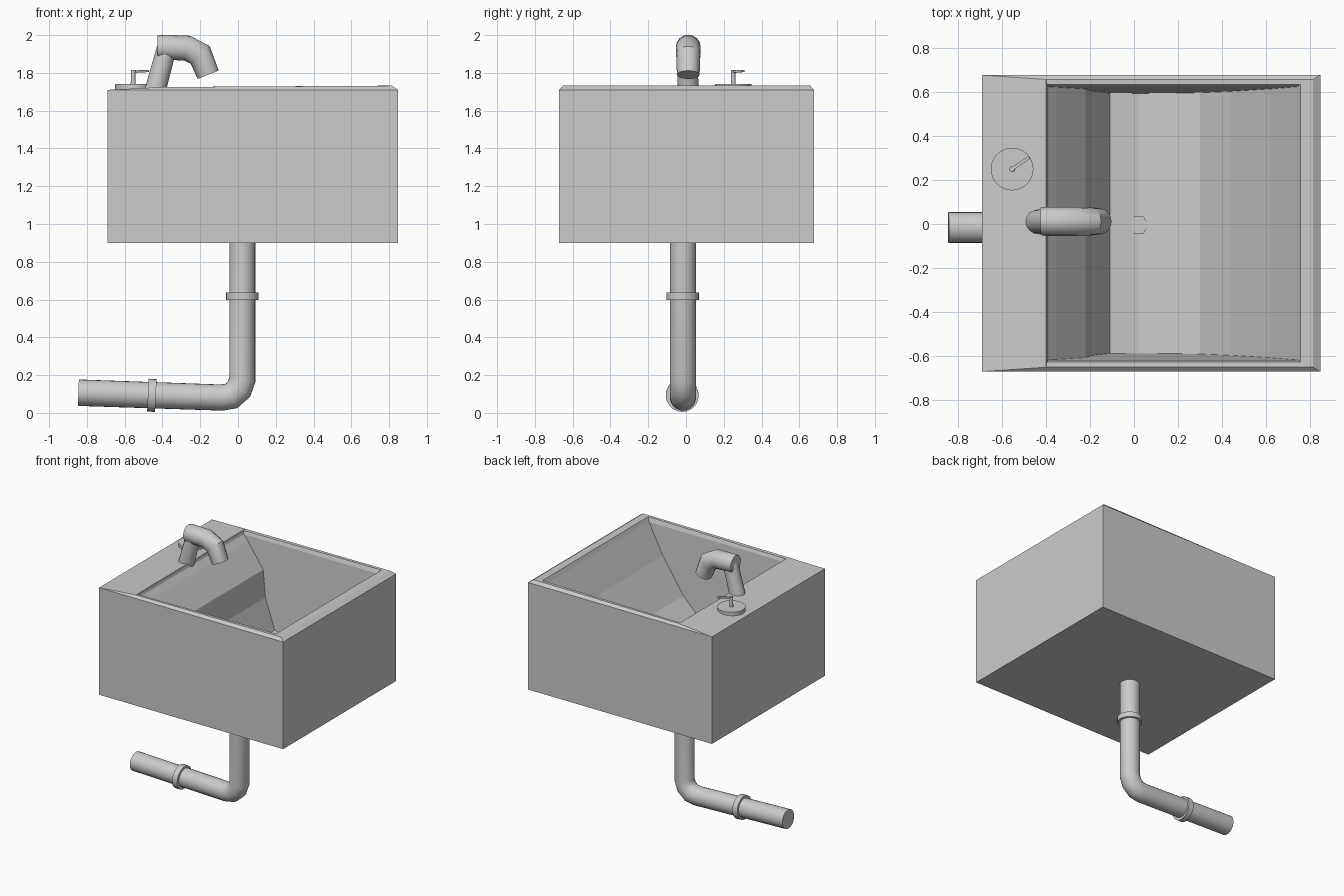
import bpy, bmesh
from math import cos, sin, pi, hypot
from mathutils import Vector

if "Cube" in bpy.data.objects:
    bpy.data.objects.remove(bpy.data.objects["Cube"])


def finish(bm, name, smooth=False):
    bmesh.ops.recalc_face_normals(bm, faces=bm.faces)
    me = bpy.data.meshes.new(name)
    bm.to_mesh(me)
    bm.free()
    ob = bpy.data.objects.new(name, me)
    bpy.context.collection.objects.link(ob)
    if smooth:
        bpy.context.view_layer.objects.active = ob
        ob.select_set(True)
        bpy.ops.object.shade_smooth_by_angle(angle=0.6)
        ob.select_set(False)
    return ob


def tube(name, path, y, sides=24):
    """Capped tube along (x, z, radius) points in a plane of constant y, with mitred bends."""
    bm = bmesh.new()
    pts = [Vector((p[0], p[1])) for p in path]
    rings = []
    for i, (x, z, r) in enumerate(path):
        a = (pts[i] - pts[max(i - 1, 0)]).normalized()
        b = (pts[min(i + 1, len(pts) - 1)] - pts[i]).normalized()
        t = (a + b).normalized()
        mitre = 1 / max(t.dot(b if b.length else a), 0.5)
        ring = []
        for k in range(sides):
            c = r * mitre * cos(2 * pi * k / sides)
            ring.append(bm.verts.new((x - t.y * c, y + r * sin(2 * pi * k / sides), z + t.x * c)))
        rings.append(ring)
    for r0, r1 in zip(rings, rings[1:]):
        for k in range(sides):
            j = (k + 1) % sides
            bm.faces.new((r0[k], r0[j], r1[j], r1[k]))
    bm.faces.new(rings[0])
    bm.faces.new(rings[-1])
    return finish(bm, name, True)


# Basin: outer box, raised rim and curved bowl in one skin
bm = bmesh.new()
YC = 0.003


def rect(x0, x1, h, z, zl=None):
    zl = z if zl is None else zl
    return [bm.verts.new(c) for c in ((x0, YC - h, zl), (x1, YC - h, z), (x1, YC + h, z), (x0, YC + h, zl))]


loops = [rect(-0.692, 0.848, 0.675, 0.90),
         rect(-0.692, 0.848, 0.675, 1.71),
         rect(-0.40, 0.815, 0.655, 1.732, 1.725),
         rect(-0.396, 0.757, 0.632, 1.732, 1.722),
         rect(-0.39, 0.742, 0.622, 1.70)]
bm.faces.new(loops[0])
for a, b in zip(loops, loops[1:]):
    for k in range(4):
        j = (k + 1) % 4
        bm.faces.new((a[k], a[j], b[j], b[k]))
bowl = [(-0.355, 1.66), (-0.22, 1.48), (-0.195, 1.28), (-0.11, 1.06), (0.02, 1.035),
        (0.15, 1.05), (0.30, 1.10), (0.44, 1.23), (0.62, 1.48)]
o = loops[-1]
sides = []
for s, left, right in ((-1, o[0], o[1]), (1, o[3], o[2])):
    row = [bm.verts.new((x, YC + s * (0.592 + 0.03 * (z - 1.035) / 0.665), z)) for x, z in bowl]
    sides.append([left] + row + [right])
    bm.faces.new(sides[-1])
f, b = sides
for i in range(len(f) - 1):
    bm.faces.new((f[i], f[i + 1], b[i + 1], b[i]))
finish(bm, "basin")

# Drain cover on the bowl floor
tube("drain", [(0.022, 1.03, 0.044), (0.022, 1.046, 0.044)], -0.005, 6)

# Waste pipe with elbow and two collars
tube("waste_pipe", [(0.023, 0.95, 0.069), (0.023, 0.175, 0.069), (0.005, 0.125, 0.069),
                    (-0.035, 0.09, 0.069), (-0.085, 0.081, 0.069), (-0.845, 0.107, 0.070)], -0.016)
tube("pipe_collar_upper", [(0.023, 0.598, 0.086), (0.023, 0.637, 0.086)], -0.018)
tube("pipe_collar_lower", [(-0.435, 0.092, 0.087), (-0.477, 0.094, 0.087)], -0.020)

# Faucet: leaning stem and bent spout
tube("faucet_stem", [(-0.44, 1.70, 0.056), (-0.375, 1.94, 0.052)], 0.010, 16)
tube("faucet_spout", [(-0.425, 1.936, 0.062), (-0.405, 1.936, 0.066), (-0.27, 1.931, 0.066),
                      (-0.20, 1.895, 0.064), (-0.158, 1.79, 0.060)], 0.012, 16)

# Tap control: disc, stem and small lever
tube("tap_disc", [(-0.555, 1.705, 0.097), (-0.555, 1.741, 0.097)], 0.25, 32)
tube("tap_stem", [(-0.555, 1.735, 0.013), (-0.555, 1.815, 0.012)], 0.25, 12)
bpy.ops.mesh.primitive_cube_add(size=1, location=(-0.517, 0.276, 1.808), rotation=(0, -0.05, 0.6))
lever = bpy.context.object
lever.name = "tap_lever"
lever.scale = (0.10, 0.014, 0.012)
